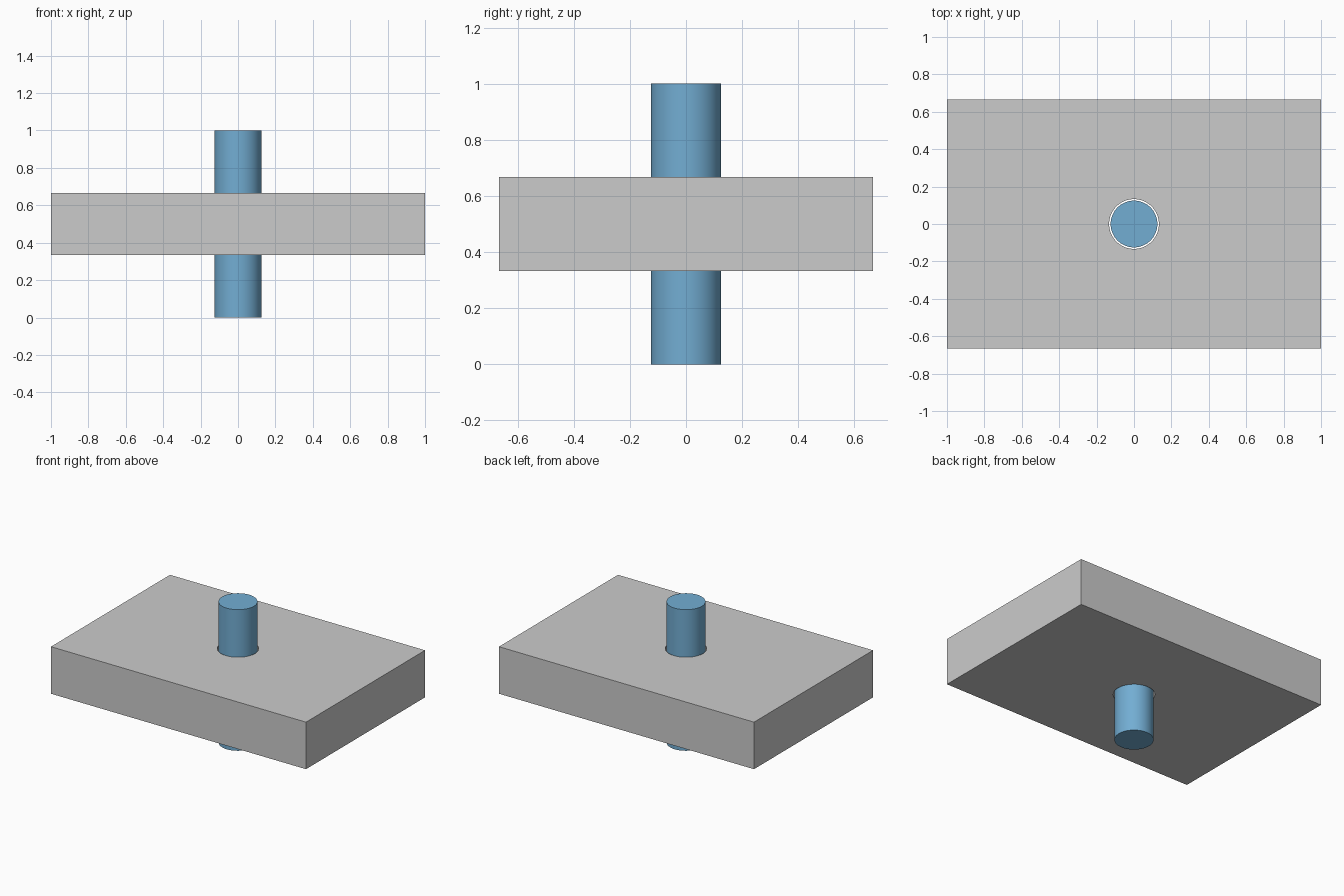
import bpy
import math

if "Cube" in bpy.data.objects:
    bpy.data.objects.remove(bpy.data.objects["Cube"])


def cylinder(name, radius, depth, z):
    bpy.ops.mesh.primitive_cylinder_add(vertices=96, radius=radius, depth=depth, location=(0, 0, z))
    obj = bpy.context.object
    obj.name = name
    return obj


def smooth(obj):
    bpy.ops.object.select_all(action='DESELECT')
    obj.select_set(True)
    bpy.context.view_layer.objects.active = obj
    bpy.ops.object.shade_smooth_by_angle(angle=math.radians(30))


# Rectangular plate
bpy.ops.mesh.primitive_cube_add(size=1, location=(0, 0, 0.5))
plate = bpy.context.object
plate.name = "plate"
plate.scale = (2, 4 / 3, 1 / 3)
bpy.ops.object.transform_apply(location=False, rotation=False, scale=True)

# Clearance hole through the plate
cutter = cylinder("hole_cutter", 0.133, 1, 0.5)
hole = plate.modifiers.new("hole", 'BOOLEAN')
hole.operation = 'DIFFERENCE'
hole.solver = 'EXACT'
hole.object = cutter
bpy.context.view_layer.objects.active = plate
bpy.ops.object.modifier_apply(modifier=hole.name)
bpy.data.objects.remove(cutter)
smooth(plate)

# Blue pin standing in the hole
pin = cylinder("pin", 0.125, 1, 0.5)
smooth(pin)
blue = bpy.data.materials.new("blue")
blue.diffuse_color = (0.17, 0.42, 0.65, 1)
blue.use_nodes = True
blue.node_tree.nodes["Principled BSDF"].inputs["Base Color"].default_value = blue.diffuse_color
pin.data.materials.append(blue)
